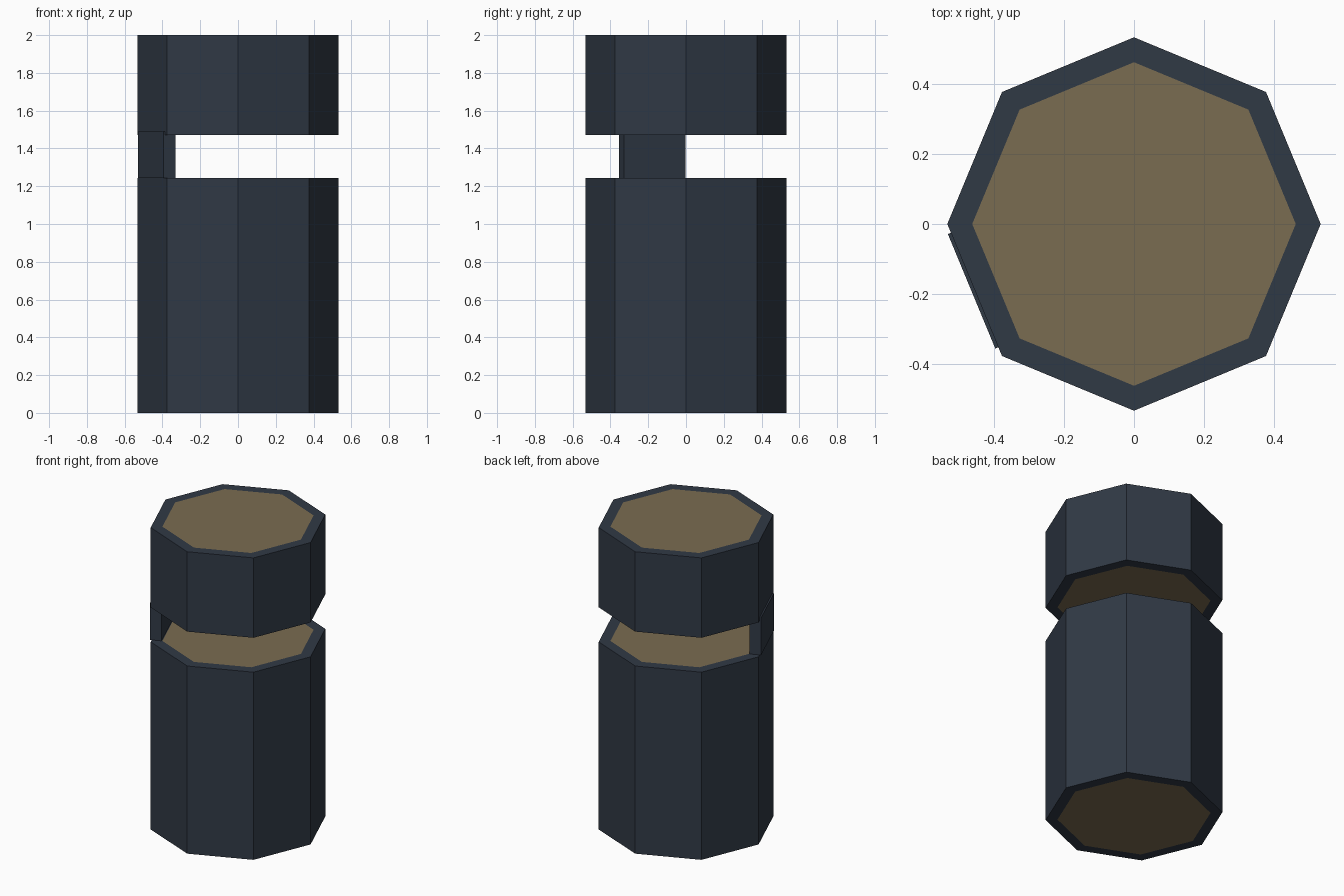
import bpy, bmesh, math
from mathutils import Matrix

if "Cube" in bpy.data.objects:
    bpy.data.objects.remove(bpy.data.objects["Cube"])

R, R_IN = 0.532, 0.461      # octagon corner radius, inner panel corner radius


def material(name, rgb):
    m = bpy.data.materials.new(name)
    m.diffuse_color = (*rgb, 1)
    m.use_nodes = True
    m.node_tree.nodes["Principled BSDF"].inputs["Base Color"].default_value = m.diffuse_color
    return m


SLATE = material("dark_slate", (0.030, 0.041, 0.060))
TAN = material("tan", (0.195, 0.150, 0.083))


def finish(bm, name, mats):
    bmesh.ops.recalc_face_normals(bm, faces=bm.faces)
    me = bpy.data.meshes.new(name)
    bm.to_mesh(me)
    bm.free()
    for m in mats:
        me.materials.append(m)
    ob = bpy.data.objects.new(name, me)
    bpy.context.collection.objects.link(ob)
    return ob


def octagon_block(name, z0, z1):
    """Eight-sided block with a tan panel inset in each end."""
    bm = bmesh.new()
    bmesh.ops.create_cone(bm, cap_ends=True, segments=8, radius1=R, radius2=R,
                          depth=z1 - z0,
                          matrix=Matrix.Translation((0, 0, (z0 + z1) / 2)))
    # turn so that a corner lies on +x
    v = bm.verts[:][0].co
    bmesh.ops.rotate(bm, verts=bm.verts, cent=(0, 0, 0),
                     matrix=Matrix.Rotation(-math.atan2(v.y, v.x), 3, 'Z'))
    caps = [f for f in bm.faces if abs(f.normal.z) > 0.9]
    rim = (R - R_IN) * math.cos(math.pi / 8)
    bmesh.ops.inset_individual(bm, faces=caps, thickness=rim, use_even_offset=True)
    for f in caps:
        f.material_index = 1
    return finish(bm, name, [SLATE, TAN])


octagon_block("lower_body", 0.0, 1.243)
octagon_block("upper_lid", 1.471, 2.0)

# hinge plate bridging the gap on the front-left side
z0, z1 = 1.243, 1.49
outer, inner = 0.501, 0.431
bm = bmesh.new()
bmesh.ops.create_cube(
    bm, size=1,
    matrix=Matrix.Rotation(math.radians(202.5), 4, 'Z')
    @ Matrix.Translation(((outer + inner) / 2, 0, (z0 + z1) / 2))
    @ Matrix.Diagonal((outer - inner, 0.353, z1 - z0, 1)))
finish(bm, "hinge", [SLATE])
